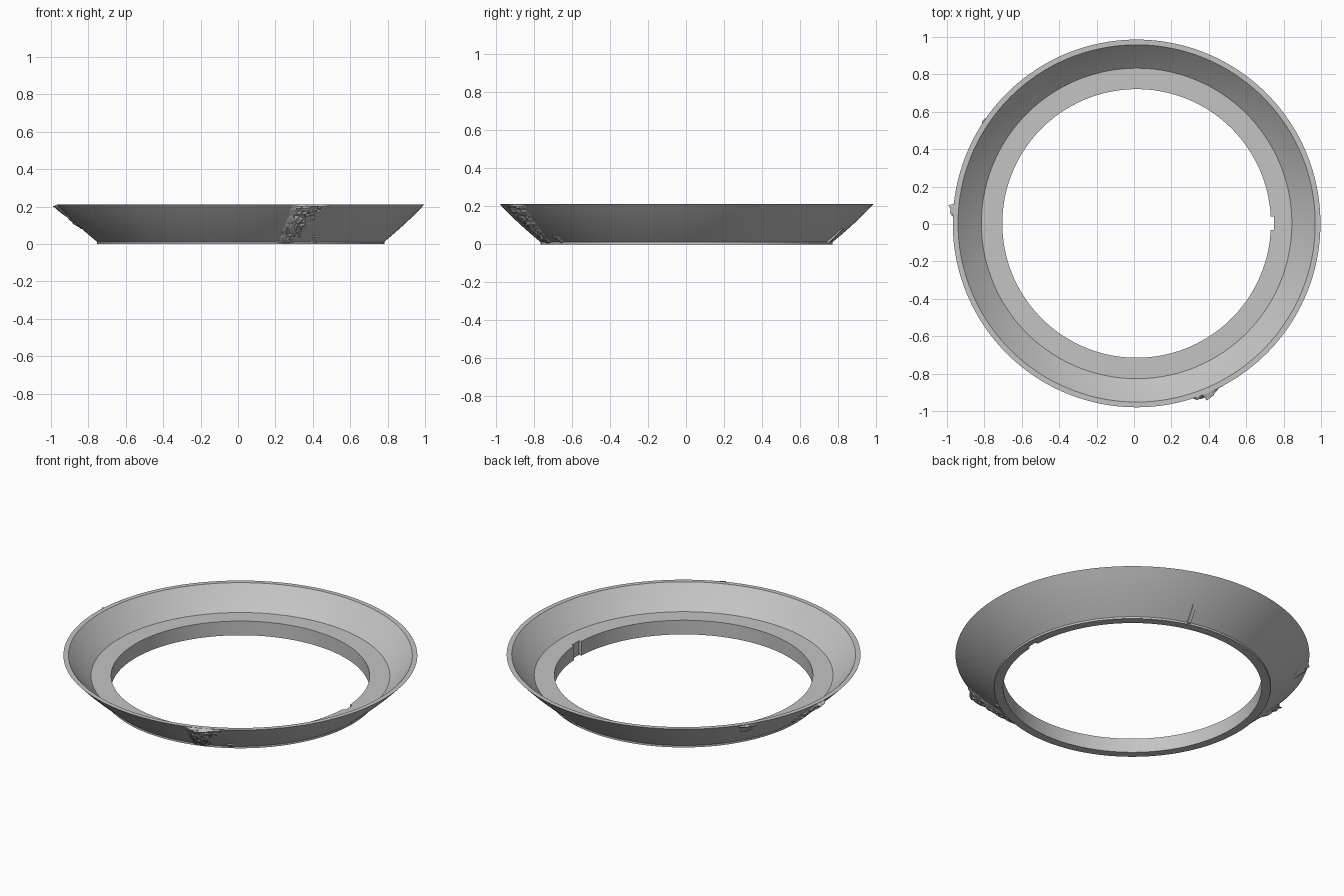
import bpy, bmesh, math, random
from mathutils import Vector

random.seed(4)
cube = bpy.data.objects.get("Cube")
if cube:
    bpy.data.objects.remove(cube, do_unlink=True)

CENTRE = Vector((0.014, 0.003, 0))
HEIGHT = 0.212
BASE_R, RIM_R = 0.768, 0.983
SEGMENTS = 192

grey = bpy.data.materials.new("plain grey")
grey.use_nodes = True
colour = (0.55, 0.55, 0.55, 1)
grey.diffuse_color = colour
grey.node_tree.nodes["Principled BSDF"].inputs["Base Color"].default_value = colour


def add_object(name, bm):
    bmesh.ops.recalc_face_normals(bm, faces=bm.faces[:])
    mesh = bpy.data.meshes.new(name)
    bm.to_mesh(mesh)
    bm.free()
    mesh.materials.append(grey)
    obj = bpy.data.objects.new(name, mesh)
    bpy.context.collection.objects.link(obj)
    return obj


def polar(angle, radius, z):
    return CENTRE + Vector((radius * math.cos(angle), radius * math.sin(angle), z))


def outer_radius(z):
    """Gently bulging outer flare."""
    t = max(0, (z - 0.012) / (HEIGHT - 0.012))
    return BASE_R + (RIM_R - BASE_R) * t + 0.03 * t * (1 - t)


def inner_radius(z):
    """Inside of the flare, from the ledge up to the rim."""
    t = (z - 0.087) / (HEIGHT - 0.087)
    return 0.83 + 0.125 * t + 0.012 * t * (1 - t)


# Flared ring: closed cross-section turned around the axis
outer_z = [0.012 + (HEIGHT - 0.012) * i / 6 for i in range(7)]
inner_z = [HEIGHT - (HEIGHT - 0.087) * i / 4 for i in range(5)]
profile = [(0.718, 0), (BASE_R, 0)]
profile += [(outer_radius(z), z) for z in outer_z]
profile += [(inner_radius(z), z) for z in inner_z]
profile.append((0.718, 0.087))

bm = bmesh.new()
rings = []
for s in range(SEGMENTS):
    a = math.tau * s / SEGMENTS
    rings.append([bm.verts.new(polar(a, r, z)) for r, z in profile])
for s in range(SEGMENTS):
    here, after = rings[s], rings[(s + 1) % SEGMENTS]
    for i in range(len(profile)):
        j = (i + 1) % len(profile)
        bm.faces.new((here[i], after[i], after[j], here[j]))
ring = add_object("flared_ring", bm)

# Key notch cut in the side of the hole
bm = bmesh.new()
bmesh.ops.create_cube(bm, size=1)
for v in bm.verts:
    v.co = Vector((0.715 + v.co.x * 0.066, 0.004 + v.co.y * 0.07, v.co.z * 0.4))
cutter = add_object("notch_cutter", bm)
cutter.hide_render = True
cut = ring.modifiers.new("notch", "BOOLEAN")
cut.operation = "DIFFERENCE"
cut.solver = "EXACT"
cut.object = cutter
bpy.context.view_layer.objects.active = ring
ring.select_set(True)
bpy.ops.object.modifier_apply(modifier="notch")
bpy.data.objects.remove(cutter, do_unlink=True)
bpy.ops.object.shade_smooth_by_angle(angle=math.radians(25))


def crust(name, low, high, z0, z1, bulge, cols, rows):
    """Rough patch on the flare; low and high are its angle spans in degrees."""
    bm = bmesh.new()
    grid = []
    for r in range(rows + 1):
        v = r / rows
        z = z0 + (z1 - z0) * v
        line = []
        for c in range(cols + 1):
            u = c / cols
            bottom = low[0] + (low[1] - low[0]) * u
            top = high[0] + (high[1] - high[0]) * u
            angle = bottom + (top - bottom) * v
            edge = r in (0, rows) or c in (0, cols)
            if edge:
                out = -0.004
            else:
                swell = math.sin(math.pi * u) * (0.4 + 0.6 * v)
                out = bulge * swell * random.uniform(0.35, 1.1)
                angle += random.uniform(-0.4, 0.4)
            line.append(bm.verts.new(polar(math.radians(angle), outer_radius(z) + out, z)))
        grid.append(line)
    for r in range(rows):
        for c in range(cols):
            bm.faces.new((grid[r][c], grid[r][c + 1], grid[r + 1][c + 1], grid[r + 1][c]))
    return add_object(name, bm)


# Rough lumps stuck to the outside of the flare
crust("front_crust", (-75, -68), (-74, -60), 0.004, HEIGHT, 0.045, 14, 20)
crust("front_crumb", (-61, -57), (-61, -57), 0.004, 0.045, 0.02, 4, 4)
crust("side_crust", (169, 174), (173, 179), 0.07, HEIGHT, 0.045, 6, 12)
crust("back_crust", (146, 149), (142, 151), 0.12, HEIGHT, 0.022, 6, 6)

# Thin rib low on the back of the flare
bm = bmesh.new()
side = []
for a in (73.3, 74.7):
    a = math.radians(a)
    side.append([bm.verts.new(polar(a, outer_radius(z) + d, z))
                 for z, d in ((0.004, -0.01), (0.008, 0.012), (0.08, 0.01), (0.085, -0.01))])
bm.faces.new(side[0])
bm.faces.new(side[1])
for i in range(4):
    j = (i + 1) % 4
    bm.faces.new((side[0][i], side[1][i], side[1][j], side[0][j]))
add_object("back_rib", bm)
